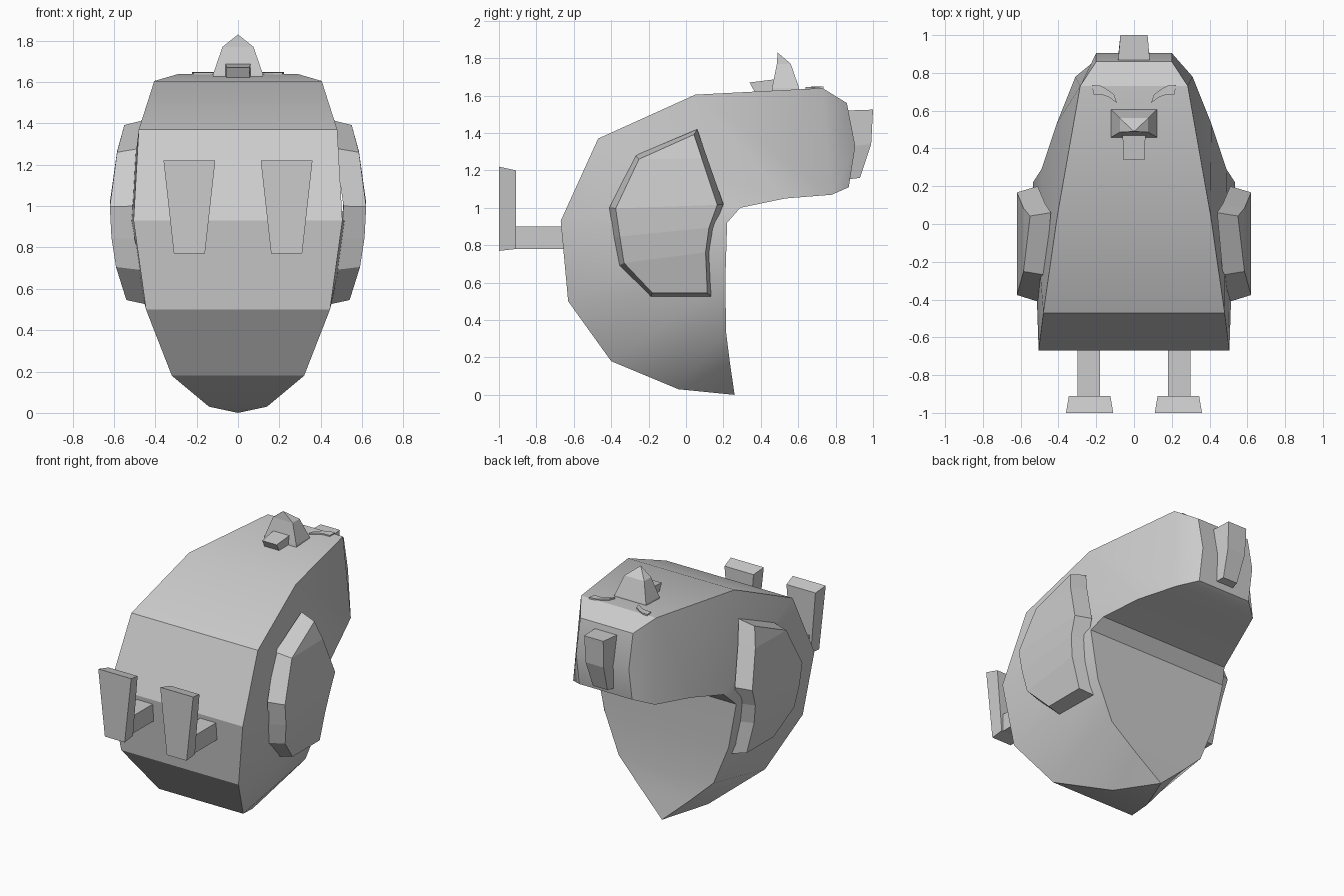
import bpy, bmesh, math

if "Cube" in bpy.data.objects:
    bpy.data.objects.remove(bpy.data.objects["Cube"])


def make(name, rings, smooth=False, mirror=False):
    """Skin a list of closed rings with equal point counts, capping both ends."""
    bm = bmesh.new()
    vs = [[bm.verts.new(p) for p in r] for r in rings]
    n = len(rings[0])
    for a, b in zip(vs, vs[1:]):
        for i in range(n):
            j = (i + 1) % n
            bm.faces.new((a[i], a[j], b[j], b[i]))
    bm.faces.new(vs[0][::-1])
    bm.faces.new(vs[-1])
    bmesh.ops.remove_doubles(bm, verts=bm.verts, dist=0.0005)
    bmesh.ops.recalc_face_normals(bm, faces=bm.faces)
    me = bpy.data.meshes.new(name)
    bm.to_mesh(me)
    bm.free()
    ob = bpy.data.objects.new(name, me)
    bpy.context.collection.objects.link(ob)
    if mirror:
        ob.modifiers.new("mirror", 'MIRROR')
    if smooth:
        bpy.ops.object.select_all(action='DESELECT')
        ob.select_set(True)
        bpy.context.view_layer.objects.active = ob
        bpy.ops.object.shade_smooth_by_angle(angle=math.radians(28))
    return ob


def rect(x0, x1, y0, y1, z):
    return [(x0, y0, z), (x1, y0, z), (x1, y1, z), (x0, y1, z)]


# Body: belly rail and back rail as (half width, y, z), from tail tip to head
belly = [(.14, -.04, .03), (.32, -.40, .18), (.445, -.63, .50), (.505, -.67, .93),
         (.48, -.47, 1.37), (.405, .05, 1.605), (.285, .73, 1.64), (.20, .86, 1.56)]
back = [(.19, .235, .17), (.36, .215, .33), (.47, .21, .60), (.535, .22, .92),
        (.49, .29, 1.0), (.41, .53, 1.05), (.31, .78, 1.07), (.20, .87, 1.11)]
rings = [[(0, .26, 0)] * 4]
for (w, y, z), (v, s, t) in zip(belly, back):
    rings.append([(-w, y, z), (w, y, z), (v, s, t), (-v, s, t)])

# Crown is bent outwards halfway down
body = make("body", rings, smooth=False)
bm = bmesh.new()
bm.from_mesh(body.data)
cap = [e for e in bm.edges if abs(abs(e.verts[0].co.x) - .2) < .001
       and e.verts[0].co.y > .85 and e.verts[1].co.y > .85
       and abs(e.verts[0].co.z - e.verts[1].co.z) > .3]
mids = bmesh.ops.subdivide_edges(bm, edges=cap, cuts=1)['geom_inner']
mids = [v for v in mids if isinstance(v, bmesh.types.BMVert)]
for v in mids:
    v.co.y, v.co.z = .905, 1.33
bmesh.ops.connect_verts(bm, verts=mids)
bm.to_mesh(body.data)
bm.free()
bpy.context.view_layer.objects.active = body
body.select_set(True)
bpy.ops.object.shade_smooth_by_angle(angle=math.radians(28))

# Wings: rows of (rear y, rear z, front y, front z, face x, base x)
rows = [(.06, 1.42, .06, 1.42, .55, .44), (-.27, 1.28, .107, 1.285, .585, .47),
        (-.41, 1.0, .20, 1.02, .62, .51), (-.385, .84, .15, .89, .612, .50),
        (-.36, .69, .13, .75, .59, .46), (-.19, .52, .14, .52, .54, .42)]
wing = []
for ly, lz, ry, rz, fx, bx in rows:
    def inset(y, z):
        return (fx, -.10 + (y + .10) * .89, .95 + (z - .95) * .94)
    wing.append([(bx, ly, lz), inset(ly, lz), inset(ry, rz), (bx, ry, rz)])
make("wing", wing, mirror=True)

# Legs and upright feet
make("leg", [rect(.18, .30, -.94, -.58, .78), rect(.18, .30, -.94, -.58, .90)], mirror=True)


def foot_ring(z0, z1, h0, h1, ya, yb):
    c = .235
    return [(c - h0, ya, z0), (c + h0, ya, z0), (c + h1, yb, z1), (c - h1, yb, z1)]


make("foot", [foot_ring(.77, .78, .075, .075, -1, -.91),
              foot_ring(1.22, 1.20, .125, .11, -1, -.91)], mirror=True)

# Upper beak: hooked pyramid
make("upper_beak", [rect(-.125, .125, .455, .61, 1.60),
                    rect(-.12, .12, .46, .605, 1.64),
                    rect(-.075, .075, .486, .56, 1.77),
                    [(0, .49, 1.83)] * 4])

# Lower beak: short wedge
make("lower_beak", [[(-s, .34, 1.67), (s, .34, 1.67), (s, .37, 1.615), (-s, .37, 1.615)]
                    for s in (.055,)] +
     [[(-.062, .50, 1.69), (.062, .50, 1.69), (.062, .50, 1.60), (-.062, .50, 1.60)]])

# Closed eyes: thin curved strips
arc = [(.09, .64, .105, .685), (.13, .67, .145, .715),
       (.17, .685, .18, .733), (.215, .685, .222, .735)]
make("eye", [[(a, b, 1.62), (c, d, 1.62), (c, d, 1.648), (a, b, 1.646)]
             for a, b, c, d in arc], mirror=True)

# Crest on the crown
crest = [(.85, 1.52, 1.0, 1.525, .085, .072), (.88, 1.33, .99, 1.34, .085, .068),
         (.85, 1.15, .93, 1.16, .07, .055)]
make("crest", [[(-w, y, z), (w, y, z), (v, s, t), (-v, s, t)]
               for y, z, s, t, w, v in crest])
